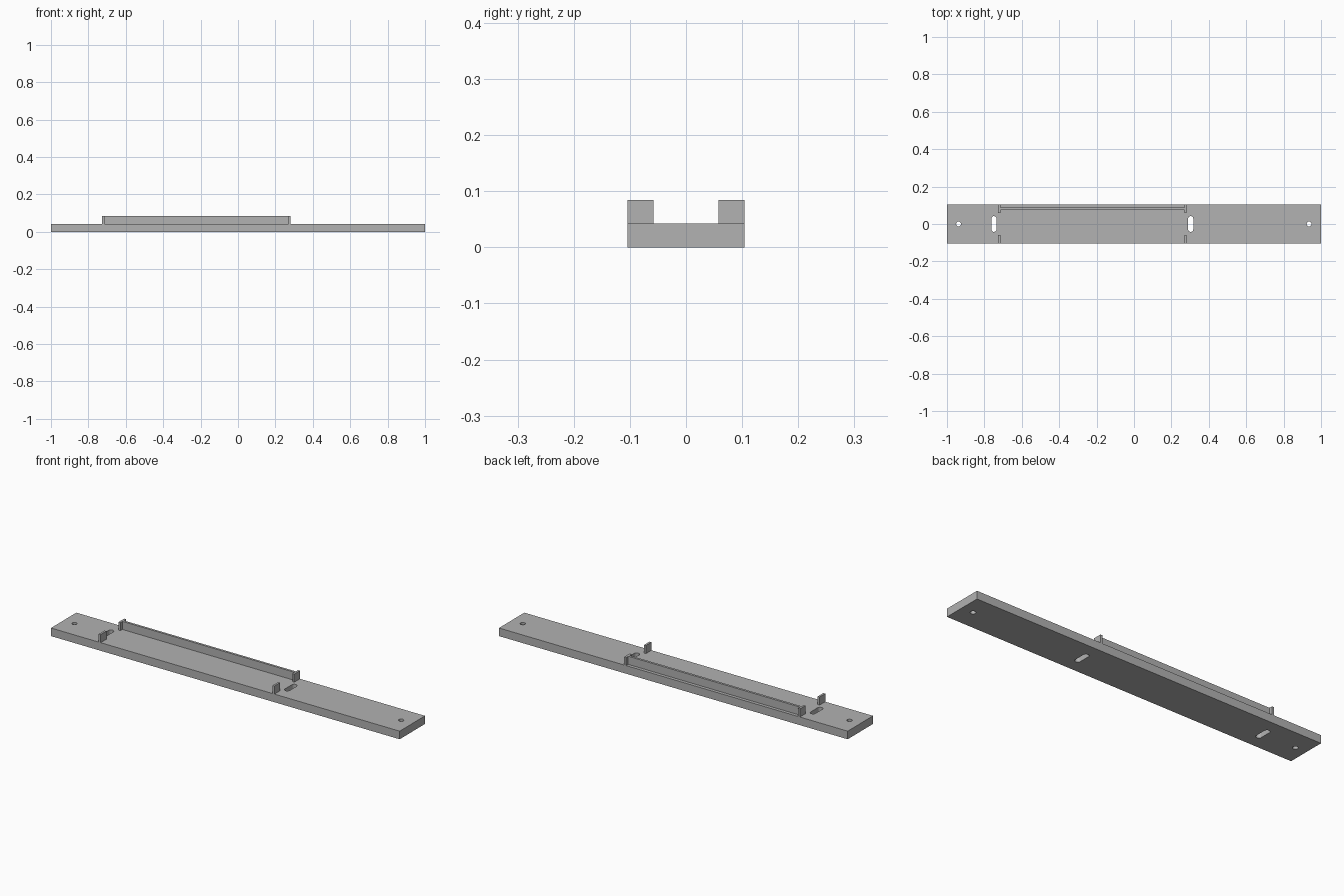
import bpy
import bmesh
import math

if "Cube" in bpy.data.objects:
    bpy.data.objects.remove(bpy.data.objects["Cube"], do_unlink=True)

grey = bpy.data.materials.new("plain grey")
grey.use_nodes = True
grey.diffuse_color = (0.445, 0.445, 0.445, 1)
grey.node_tree.nodes["Principled BSDF"].inputs["Base Color"].default_value = grey.diffuse_color

HALF_W = 0.104
BASE_H = 0.042
TOP = 0.084


def add_object(name, bm):
    bmesh.ops.recalc_face_normals(bm, faces=bm.faces)
    mesh = bpy.data.meshes.new(name)
    bm.to_mesh(mesh)
    bm.free()
    mesh.materials.append(grey)
    obj = bpy.data.objects.new(name, mesh)
    bpy.context.collection.objects.link(obj)
    return obj


def box(name, x0, x1, y0, y1, z0, z1):
    bm = bmesh.new()
    bmesh.ops.create_cube(bm, size=1)
    for v in bm.verts:
        v.co.x = x1 if v.co.x > 0 else x0
        v.co.y = y1 if v.co.y > 0 else y0
        v.co.z = z1 if v.co.z > 0 else z0
    return add_object(name, bm)


def slot(cx, radius, half_len, n=12):
    """Outline with rounded ends, long in y; half_len = radius gives a circle."""
    pts = []
    for side in (1, -1):
        for i in range(n + (half_len > radius)):
            a = math.pi * i / n
            pts.append((cx + side * radius * math.cos(a),
                        side * (half_len - radius + radius * math.sin(a))))
    return pts


# Base plate: outline with two screw holes and two slots, extruded upward
outlines = [[(-1, -HALF_W), (1, -HALF_W), (1, HALF_W), (-1, HALF_W)],
            slot(-0.938, 0.013, 0.013), slot(0.936, 0.013, 0.013),
            slot(-0.749, 0.014, 0.042), slot(0.303, 0.014, 0.042)]
bm = bmesh.new()
for pts in outlines:
    vs = [bm.verts.new((x, y, 0)) for x, y in pts]
    for a, b in zip(vs, vs[1:] + vs[:1]):
        bm.edges.new((a, b))
bmesh.ops.triangle_fill(bm, use_beauty=True, edges=bm.edges[:], normal=(0, 0, 1))
top = bmesh.ops.extrude_face_region(bm, geom=bm.faces[:], use_keep_orig=True)
bmesh.ops.translate(bm, vec=(0, 0, BASE_H),
                    verts=[g for g in top["geom"] if isinstance(g, bmesh.types.BMVert)])
base = add_object("base_plate", bm)
bpy.ops.object.select_all(action="DESELECT")
base.select_set(True)
bpy.context.view_layer.objects.active = base
bpy.ops.object.shade_smooth_by_angle(angle=math.radians(30))

# Four upright corner tabs
for side, x0, x1 in (("right", -0.726, -0.715), ("left", 0.271, 0.282)):
    box(f"front_{side}_tab", x0, x1, -HALF_W, -0.058, BASE_H, TOP)
    box(f"back_{side}_tab", x0, x1, 0.058, HALF_W, BASE_H, TOP)

# Thin rail joining the back tabs
box("back_rail", -0.715, 0.271, 0.075, 0.087, BASE_H, TOP)
